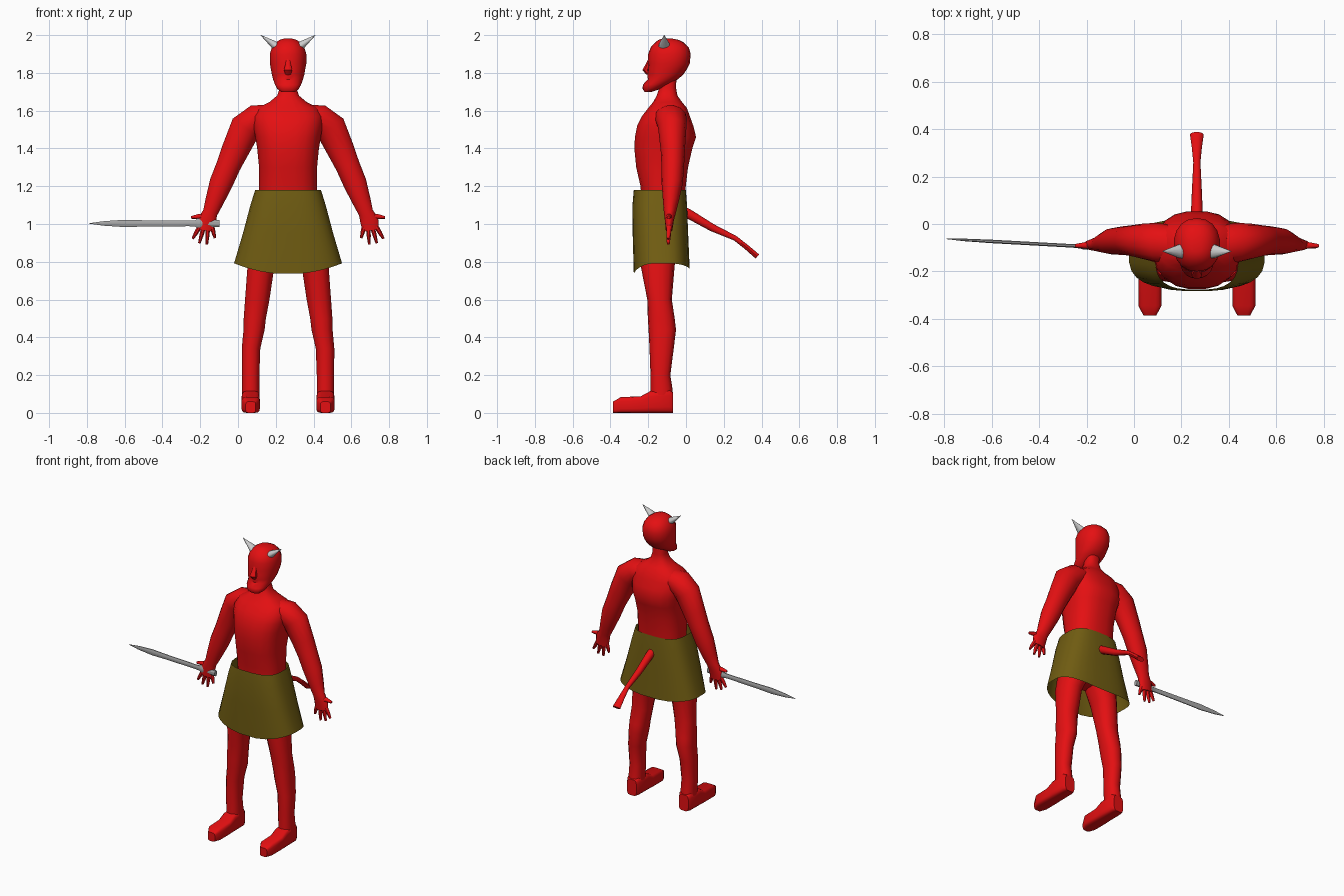
import bpy, bmesh, math
from mathutils import Vector as V

CX = 0.265  # body centre line


def material(name, col):
    m = bpy.data.materials.new(name)
    m.diffuse_color = (*col, 1)
    return m


RED = material("red skin", (0.78, 0.005, 0.006))
OLIVE = material("olive cloth", (0.165, 0.11, 0.006))
HORN = material("pale horn", (0.6, 0.6, 0.6))
STEEL = material("grey steel", (0.38, 0.38, 0.38))


def loft(name, sections, mat, n=12, power=2.0, caps=True, angle=45, bend=None):
    """Skin superellipse sections (centre, u, v)."""
    bm = bmesh.new()
    rings = []
    for c, u, v in sections:
        ring = []
        for i in range(n):
            t = 2 * math.pi * (i + 0.5) / n
            ct, st = math.cos(t), math.sin(t)
            e = 2 / power
            p = c + u * math.copysign(abs(ct) ** e, ct) + v * math.copysign(abs(st) ** e, st)
            ring.append(bm.verts.new(p))
        rings.append(ring)
    for a, b in zip(rings, rings[1:]):
        for i in range(n):
            j = (i + 1) % n
            bm.faces.new((a[i], a[j], b[j], b[i]))
    if caps:
        bm.faces.new(rings[0])
        bm.faces.new(rings[-1])
    if bend:
        for v in rings[-1]:
            bend(v.co)
    bmesh.ops.recalc_face_normals(bm, faces=bm.faces)
    me = bpy.data.meshes.new(name)
    bm.to_mesh(me)
    bm.free()
    me.materials.append(mat)
    ob = bpy.data.objects.new(name, me)
    bpy.context.collection.objects.link(ob)
    bpy.ops.object.select_all(action='DESELECT')
    ob.select_set(True)
    bpy.context.view_layer.objects.active = ob
    bpy.ops.object.shade_smooth_by_angle(angle=math.radians(angle))
    return ob


def level(rows, x=None):
    """Horizontal sections from (z, half width, front y, back y[, centre x])."""
    out = []
    for r in rows:
        z, hw, f, b = r[:4]
        cx = r[4] if len(r) > 4 else CX
        out.append((V((cx, (f + b) / 2, z)), V((hw, 0, 0)), V((0, (b - f) / 2, 0))))
    return out


def along(rows, side):
    """Sections square to a path of (x, y, z, a, b); b runs along 'side'."""
    pts = [V(r[:3]) for r in rows]
    side = V(side)
    out = []
    for i, r in enumerate(rows):
        t = (pts[min(i + 1, len(pts) - 1)] - pts[max(i - 1, 0)]).normalized()
        out.append((pts[i], t.cross(side).normalized() * r[3], side * r[4]))
    return out


# torso with pelvis and neck
loft("torso", level([
    (0.87, .11, -.21, -.05), (0.95, .15, -.235, -.02), (1.1, .155, -.235, -.01),
    (1.2, .155, -.242, 0), (1.3, .155, -.265, .012), (1.4, .165, -.275, .035),
    (1.46, .175, -.272, .055), (1.52, .185, -.26, .04), (1.57, .185, -.235, .022),
    (1.615, .16, -.2, .005), (1.645, .1, -.175, -.02), (1.68, .058, -.155, -.045),
    (1.72, .045, -.142, -.052), (1.79, .045, -.14, -.05)]), RED, 20, 2.5)

# head
loft("head", level([
    (1.70, .038, -.22, -.18), (1.715, .058, -.23, -.135), (1.738, .07, -.228, -.09),
    (1.765, .08, -.202, -.045), (1.79, .087, -.205, -.015), (1.82, .092, -.203, .005),
    (1.85, .098, -.2, .02), (1.9, .098, -.2, .025), (1.935, .087, -.187, .015),
    (1.96, .068, -.165, -.01), (1.975, .045, -.145, -.04), (1.982, .02, -.12, -.075)]),
    RED, 18, 2.2)
loft("nose", along([(CX, -.19, 1.875, .008, .01), (CX, -.2, 1.845, .014, .015),
                    (CX, -.212, 1.815, .02, .024), (CX, -.2, 1.795, .012, .016)],
                   (1, 0, 0)), RED, 8)

# skirt with a hem that dips at front and back


def hem(co):
    d = co.y + 0.13
    w = max(0, 1 - ((co.x - CX) / .285) ** 2)
    co.z -= (0.058 if d < 0 else 0.03) * w


loft("skirt", level([(1.18, .175, -.277, 0), (1.1, .2, -.284, .006), (.95, .24, -.283, .012),
                     (.792, .287, -.277, .02)]), OLIVE, 28, 2.9, caps=False, bend=hem)

# tail
loft("tail", along([(CX, -.04, 1.085, .025, .025), (CX, .02, 1.05, .026, .026),
                    (CX, .14, .98, .021, .021), (CX, .26, .925, .014, .015),
                    (CX, .32, .878, .014, .021), (CX, .378, .828, .015, .029)],
                   (1, 0, 0)), RED, 10)

# limbs and horns, one per side
for s, tag in ((-1, "right"), (1, "left")):
    def limb(rows):
        return along([(CX + s * r[0], *r[1:]) for r in rows], (0, 1, 0))

    loft(tag + "_arm", limb([
        (.11, -.085, 1.575, .06, .08), (.16, -.08, 1.56, .078, .085), (.225, -.073, 1.51, .085, .075),
        (.28, -.07, 1.39, .074, .064), (.315, -.07, 1.31, .066, .06), (.355, -.073, 1.215, .063, .056),
        (.39, -.08, 1.12, .05, .042), (.412, -.085, 1.06, .04, .032), (.43, -.088, 1.02, .05, .024),
        (.437, -.09, .965, .044, .017)]), RED, 14)
    for k, (bx, tx, tz) in enumerate(((.402, .387, .925), (.424, .43, .892),
                                      (.446, .47, .898), (.468, .505, .922))):
        loft(f"{tag}_finger_{k + 1}", limb([
            (bx, -.09, .985, .013, .014), ((bx + tx) / 2, -.092, (.985 + tz) / 2, .012, .013),
            (tx, -.094, tz, .007, .008)]), RED, 8)
    loft(tag + "_thumb", limb([(.43, -.09, 1.035, .018, .018), (.475, -.09, 1.04, .014, .014),
                               (.513, -.092, 1.034, .008, .008)]), RED, 8)

    def leg(rows):
        return level([(*r[:4], CX + s * r[4]) for r in rows])

    loft(tag + "_leg", leg([
        (.97, .09, -.24, -.03, .09), (.87, .087, -.245, -.045, .115), (.78, .073, -.24, -.06, .143),
        (.6, .066, -.205, -.075, .163), (.5, .06, -.202, -.06, .176), (.44, .057, -.198, -.053, .18),
        (.34, .05, -.193, -.065, .196), (.2, .047, -.188, -.083, .198),
        (.13, .047, -.188, -.072, .198), (.06, .047, -.188, -.072, .198)]), RED, 14, 2.3)
    # foot, swept from heel to toe
    loft(tag + "_foot", [(V((CX + s * .198, y, h / 2)), V((w, 0, 0)), V((0, 0, h / 2)))
                         for y, w, h in ((-.07, .036, .11), (-.09, .047, .125), (-.19, .048, .115),
                                         (-.24, .049, .088), (-.345, .049, .084),
                                         (-.386, .027, .06))], RED, 16, 4.5)
    loft(tag + "_horn", limb([(.055, -.115, 1.935, .024, .032), (.075, -.115, 1.95, .021, .029),
                              (.145, -.115, 2.0, .001, .001)]), HORN, 12)

# sword held in the right hand: blade, guard and grip
loft("sword", along([(x, -.063 - (x + .79) * .055, 1.003, a, b) for x, a, b in (
    (-.79, .001, .001), (-.71, .013, .006), (-.6, .021, .008), (-.5, .018, .008),
    (-.26, .016, .008), (-.225, .018, .01), (-.215, .028, .014), (-.195, .028, .014),
    (-.185, .018, .012), (-.12, .02, .013), (-.098, .02, .014))], (0, 1, 0)), STEEL, 8, angle=30)
